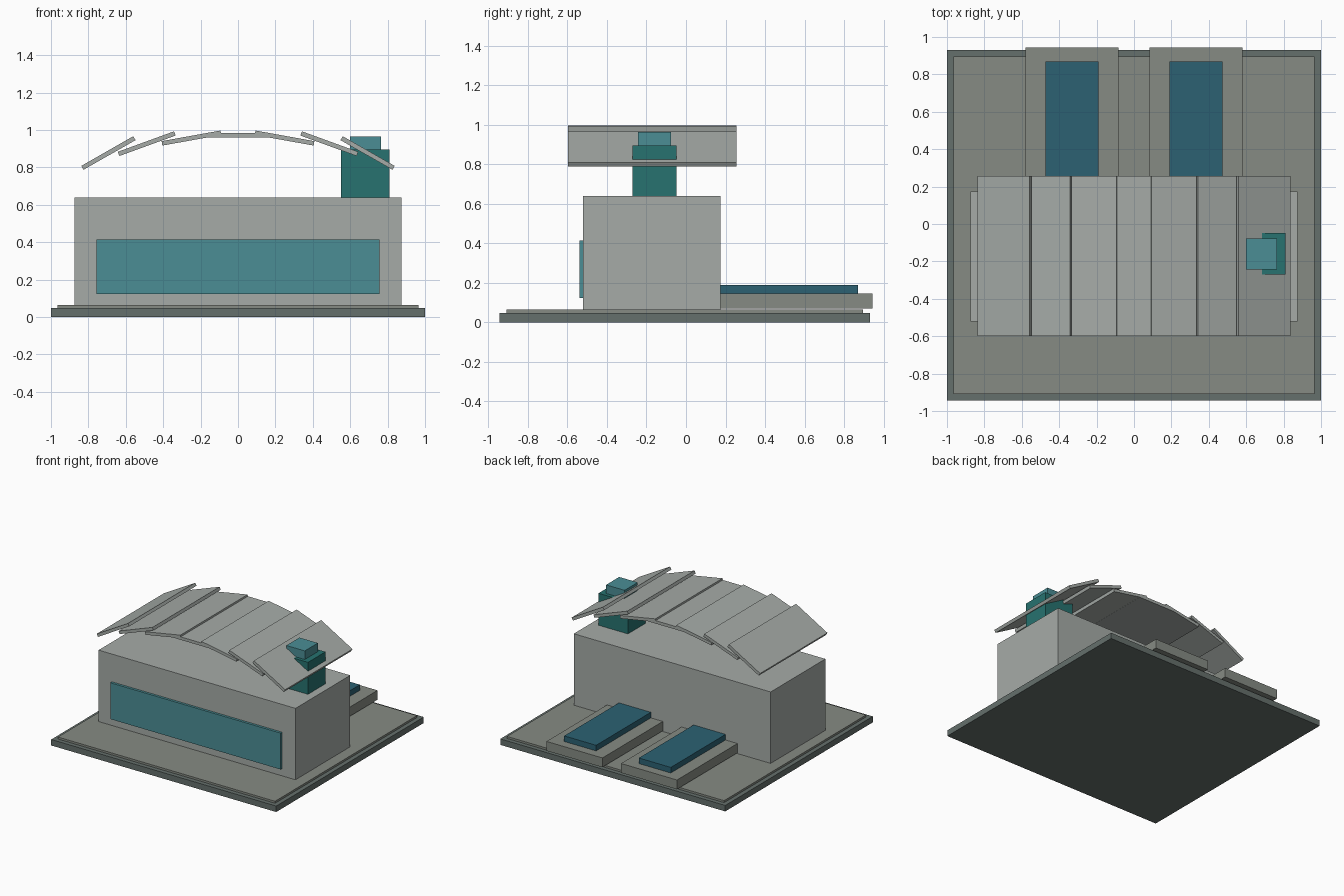
import bpy
from math import radians

if "Cube" in bpy.data.objects:
    bpy.data.objects.remove(bpy.data.objects["Cube"])


def material(name, rgb):
    m = bpy.data.materials.new(name)
    m.diffuse_color = (*rgb, 1)
    m.use_nodes = True
    m.node_tree.nodes["Principled BSDF"].inputs["Base Color"].default_value = m.diffuse_color
    return m


DARK = material("dark_stone", (0.13, 0.16, 0.15))
PAVING = material("paving", (0.24, 0.26, 0.23))
CONCRETE = material("concrete", (0.38, 0.41, 0.39))
GLASS = material("teal_glass", (0.07, 0.27, 0.30))
WATER = material("deep_blue", (0.025, 0.12, 0.17))
TOWER = material("tower_green", (0.02, 0.17, 0.16))


def box(name, x, y, z, mat, tilt=0):
    """Box from x, y and z ranges, optionally tilted about the y axis."""
    ranges = (x, y, z)
    bpy.ops.mesh.primitive_cube_add(size=1, location=[(a + b) / 2 for a, b in ranges])
    ob = bpy.context.object
    ob.name = name
    ob.scale = [b - a for a, b in ranges]
    ob.rotation_euler.y = radians(tilt)
    ob.data.materials.append(mat)
    return ob


# Stepped ground slab
box("base_slab", (-1, 1), (-0.943, 0.93), (0, 0.048), DARK)
box("base_paving", (-0.965, 0.965), (-0.908, 0.895), (0.04, 0.064), PAVING)

# Hall with long front window
box("hall", (-0.875, 0.875), (-0.52, 0.175), (0.06, 0.638), CONCRETE)
box("front_window", (-0.757, 0.757), (-0.54, -0.51), (0.123, 0.415), GLASS)

# Two rear platforms with raised panels
for side, sx in (("left", -1), ("right", 1)):
    px = sorted((sx * 0.083, sx * 0.58))
    bx = sorted((sx * 0.19, sx * 0.474))
    box(side + "_platform", px, (0.15, 0.943), (0.07, 0.145), PAVING)
    box(side + "_panel", bx, (0.15, 0.87), (0.14, 0.19), WATER)

# Rooftop tower and cap
box("tower", (0.55, 0.811), (-0.27, -0.048), (0.63, 0.895), TOWER)
box("tower_cap", (0.6, 0.764), (-0.243, -0.077), (0.89, 0.964), GLASS)

# Arched canopy of overlapping slats: centre x, centre z, tilt
slats = [(0, 0.972, 0), (0.249, 0.957, 10.2), (0.488, 0.927, 20), (0.693, 0.877, 29.7)]
for i, (cx, cz, tilt) in enumerate(slats):
    for s in ((1,) if i == 0 else (-1, 1)):
        box(f"roof_slat_{i}_{'right' if s > 0 else 'left'}",
            (s * cx - 0.16, s * cx + 0.16), (-0.598, 0.256),
            (cz - 0.012, cz + 0.012), CONCRETE, s * tilt)
